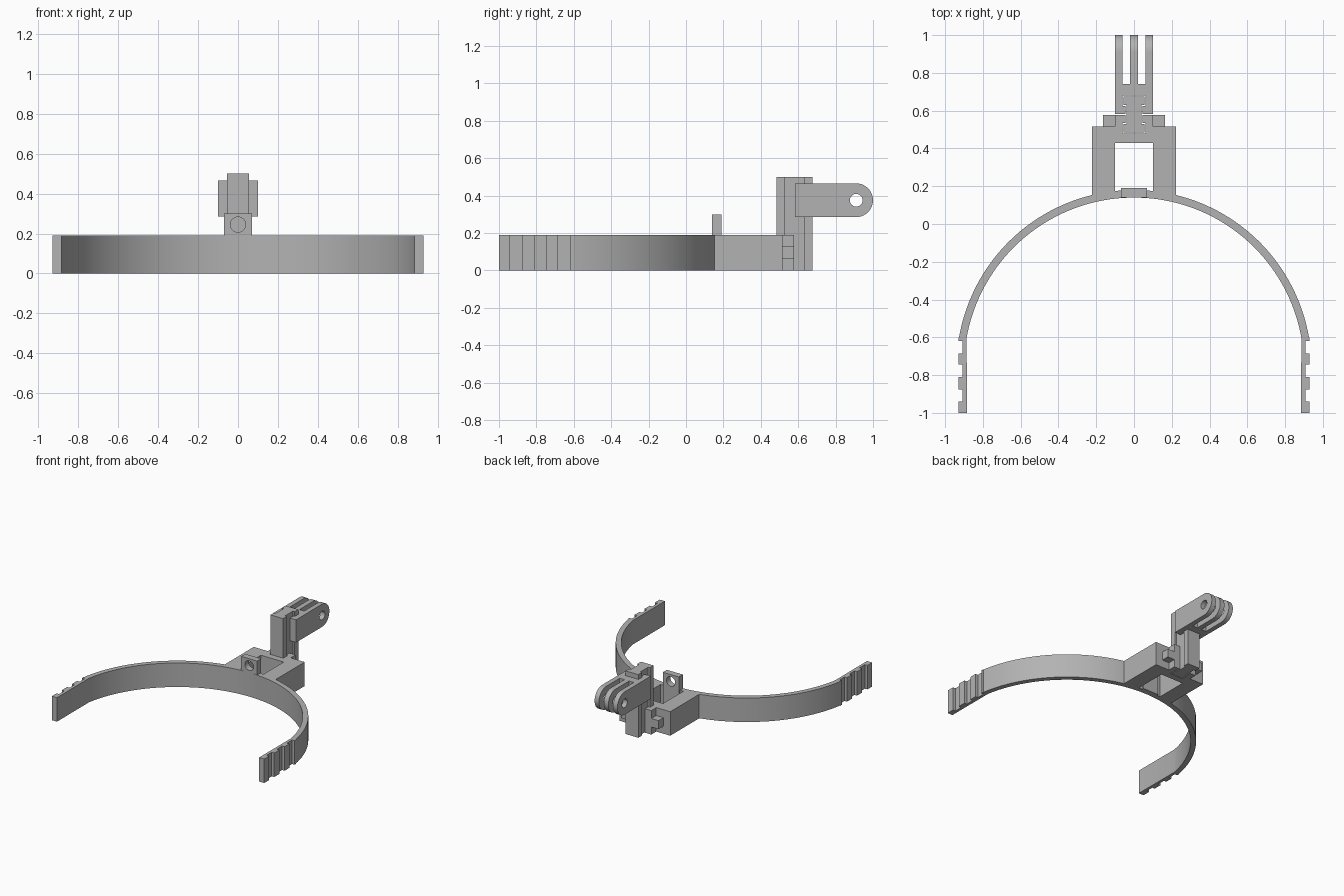
import bpy, bmesh
from math import sin, cos, pi, asin

if "Cube" in bpy.data.objects:
    bpy.data.objects.remove(bpy.data.objects["Cube"])

gray = bpy.data.materials.new("plain gray")
gray.use_nodes = True
COLOR = (0.45, 0.45, 0.45, 1)
gray.diffuse_color = COLOR
gray.node_tree.nodes["Principled BSDF"].inputs["Base Color"].default_value = COLOR


def prism(name, pts, lo, hi, axis="z"):
    """Extrude a 2D outline from lo to hi: (x, y) along z, (y, z) along x or (x, z) along y."""
    place = {"z": lambda a, b, h: (a, b, h),
             "x": lambda a, b, h: (h, a, b),
             "y": lambda a, b, h: (a, h, b)}[axis]
    bm = bmesh.new()
    face = bm.faces.new([bm.verts.new(place(a, b, lo)) for a, b in pts])
    out = bmesh.ops.extrude_face_region(bm, geom=[face])
    move = place(0, 0, hi - lo)
    bmesh.ops.translate(bm, vec=move, verts=[v for v in out["geom"] if isinstance(v, bmesh.types.BMVert)])
    bmesh.ops.recalc_face_normals(bm, faces=bm.faces)
    mesh = bpy.data.meshes.new(name)
    bm.to_mesh(mesh)
    bm.free()
    mesh.materials.append(gray)
    obj = bpy.data.objects.new(name, mesh)
    bpy.context.collection.objects.link(obj)
    return obj


def box(name, x0, x1, y0, y1, z0, z1):
    return prism(name, [(x0, y0), (x1, y0), (x1, y1), (x0, y1)], z0, z1)


def arc(cx, cy, r, start, end, n):
    return [(cx + r * cos(start + (end - start) * i / n),
             cy + r * sin(start + (end - start) * i / n)) for i in range(n + 1)]


def mirrored(half):
    """Close a right-hand outline with its left-hand reflection."""
    return half + [(-x, y) for x, y in reversed(half)]


def activate(obj):
    bpy.ops.object.select_all(action="DESELECT")
    obj.select_set(True)
    bpy.context.view_layer.objects.active = obj


def drill(obj, a, b, r, lo, hi, axis):
    cutter = prism("hole_cutter", arc(a, b, r, 0, 2 * pi, 32)[:-1], lo, hi, axis)
    cutter.hide_render = True
    mod = obj.modifiers.new("hole", "BOOLEAN")
    mod.operation, mod.object, mod.solver = "DIFFERENCE", cutter, "EXACT"
    activate(obj)
    bpy.ops.object.modifier_apply(modifier="hole")
    bpy.data.objects.remove(cutter)


def smooth(obj):
    activate(obj)
    bpy.ops.object.shade_smooth_by_angle(angle=0.4)


H = 0.19                      # band height
CY, R_IN, R_OUT = -0.76, 0.90, 0.94
END = -0.60                   # where the arc meets the straight legs

# Curved band with straight, toothed ends
outer = arc(0, CY, R_OUT, pi / 2, asin((END - CY) / R_OUT), 40)[1:]
teeth = [(0.93, END)]
for k, y in enumerate([-0.62, -0.685, -0.745, -0.81, -0.875, -0.94]):
    a, b = (0.93, 0.908) if k % 2 == 0 else (0.908, 0.93)
    teeth += [(a, y), (b, y)]
teeth += [(0.93, -1), (0.885, -1)]
inner = arc(0, CY, R_IN, asin((END - CY) / R_IN), pi / 2, 40)[:-1]
right = outer + teeth + inner
left = [(-x, y) for x, y in reversed(right)]
band = prism("band", [(0, CY + R_OUT)] + right + [(0, CY + R_IN)] + left, 0, H)
smooth(band)

# Upright screw tab on the band
tab = box("screw_tab", -0.07, 0.07, 0.14, 0.19, 0, 0.30)
drill(tab, 0, 0.245, 0.038, 0, 0.4, "y")
smooth(tab)

# Side blocks and the latches behind them
for side, s in (("left", 1), ("right", -1)):
    box(side + "_side_block", *sorted((s * 0.10, s * 0.223)), 0.145, 0.515, 0, H)
    box(side + "_latch", *sorted((s * 0.095, s * 0.163)), 0.515, 0.577, 0.06, 0.127)

# Sliding I-shaped post
MID = 0.58
post = [(0.055, MID - 0.095), (0.055, MID - 0.05), (0.04, MID - 0.05),
        (0.04, MID + 0.05), (0.055, MID + 0.05), (0.055, MID + 0.095)]
prism("post", mirrored(post), 0, 0.50)


# Sockets gripping the post: bracket in front, arm behind
def socket(name, s, depth, z0, z1):
    half = [(0.046, 0.003), (0.046, 0.046), (0.06, 0.046), (0.06, 0.1)]
    solid = [(0.10, depth), (0.10, 0.003)] + half
    return prism(name, [(x, MID + s * d) for x, d in mirrored(solid)], z0, z1)


socket("bracket_socket", -1, 0.15, 0, H)
socket("arm_socket", 1, 0.16, 0.285, 0.465)

# Three rounded, drilled prongs
ZC, YC, R = 0.375, 0.91, 0.09
outline = [(0.74, ZC - R)] + arc(YC, ZC, R, -pi / 2, pi / 2, 24) + [(0.74, ZC + R)]
for name, x0, x1 in (("right", -0.10, -0.062), ("middle", -0.02, 0.02), ("left", 0.062, 0.10)):
    prong = prism(name + "_prong", outline, x0, x1, "x")
    drill(prong, YC, ZC, 0.034, -0.2, 0.2, "x")
    smooth(prong)
